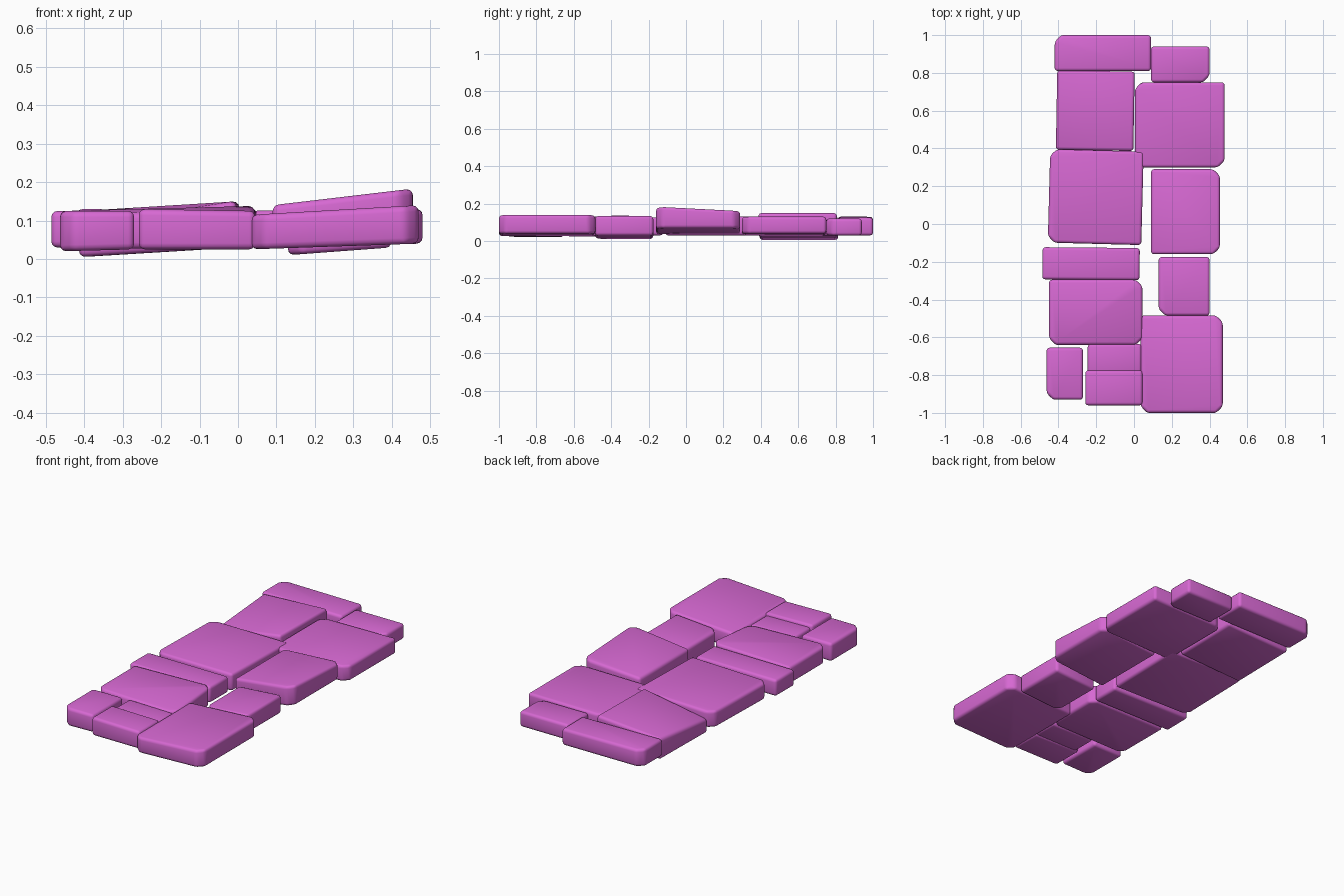
import bpy, bmesh, math
from mathutils import Vector, Matrix

cube = bpy.data.objects.get("Cube")
if cube:
    bpy.data.objects.remove(cube, do_unlink=True)

pink = bpy.data.materials.new("orchid pink stone")
pink.use_nodes = True
pink.diffuse_color = (0.68, 0.14, 0.65, 1)
shader = next(n for n in pink.node_tree.nodes if n.type == 'BSDF_PRINCIPLED')
shader.inputs["Base Color"].default_value = pink.diffuse_color

CORNERS = ("front_left", "front_right", "back_right", "back_left")


def stone(name, xs, ys, bottom, top, cuts=(), dip=None, depth=0.0, yaw=0):
    """Worn slab: bottom and top give heights at its low-x and high-x ends.
    cuts are chipped corners; dip is a top corner sunk by depth."""
    cx, cy = sum(xs) / 2, sum(ys) / 2
    ring = [Vector((xs[0], ys[0])), Vector((xs[1], ys[0])),
            Vector((xs[1], ys[1])), Vector((xs[0], ys[1]))]
    outline = []
    for i, corner in enumerate(CORNERS):
        p = ring[i]
        if corner in cuts:
            for other in (ring[i - 1], ring[(i + 1) % 4]):
                outline.append((p + (other - p).normalized() * 0.035, corner))
        else:
            outline.append((p, corner))

    bm = bmesh.new()
    low, high = [], []
    for p, corner in outline:
        t = (p.x - xs[0]) / (xs[1] - xs[0])
        z_low = bottom[0] + (bottom[1] - bottom[0]) * t
        z_high = top[0] + (top[1] - top[0]) * t
        if corner == dip:
            z_high -= depth
        low.append(bm.verts.new((p.x, p.y, z_low)))
        high.append(bm.verts.new((p.x, p.y, z_high)))
    n = len(outline)
    bm.faces.new(low[::-1])
    bm.faces.new(high)
    for i in range(n):
        j = (i + 1) % n
        bm.faces.new((low[i], low[j], high[j], high[i]))

    # Fold the top across the sunken corner
    if dip:
        ids = [i for i in range(n) if outline[i][1] == dip]
        pair = [high[ids[0] - 1], high[(ids[-1] + 1) % n]]
        bmesh.ops.connect_verts(bm, verts=pair)

    # Rounded rim
    bm.normal_update()
    rim = [e for e in bm.edges if e.calc_face_angle(0) > math.radians(30)]
    bmesh.ops.bevel(bm, geom=rim, offset=0.016, offset_type='OFFSET',
                    segments=3, profile=0.5, affect='EDGES', clamp_overlap=True)
    bmesh.ops.rotate(bm, verts=bm.verts, cent=(cx, cy, 0),
                     matrix=Matrix.Rotation(math.radians(yaw), 3, 'Z'))
    bmesh.ops.recalc_face_normals(bm, faces=bm.faces)
    mesh = bpy.data.meshes.new(name)
    bm.to_mesh(mesh)
    bm.free()
    mesh.materials.append(pink)
    obj = bpy.data.objects.new(name, mesh)
    bpy.context.collection.objects.link(obj)
    bpy.ops.object.select_all(action='DESELECT')
    obj.select_set(True)
    bpy.context.view_layer.objects.active = obj
    bpy.ops.object.shade_smooth_by_angle(angle=math.radians(35))


# Back row
stone("back_long_stone", (-.42, .09), (.81, 1), (.03, .03), (.13, .125),
      cuts=("back_left",))
stone("back_small_stone", (.09, .40), (.75, .94), (.03, .03), (.12, .12),
      cuts=("front_right",))
stone("folded_stone", (-.41, 0), (.39, .81), (.005, .03), (.125, .15),
      dip="front_left", depth=.04, yaw=-1)
stone("back_square_stone", (.005, .48), (.30, .75), (.03, .04), (.125, .13),
      cuts=("front_right", "back_left"))

# Middle row
stone("middle_square_stone", (-.45, .045), (-.105, .39), (.03, .03), (.125, .13),
      cuts=("back_left", "front_left"), yaw=-1.5)
stone("raised_stone", (.09, .455), (-.16, .29), (.035, .07), (.14, .183),
      cuts=("front_right", "back_right"), dip="back_right", depth=.02)
stone("middle_bar_stone", (-.485, .03), (-.295, -.125), (.03, .03), (.125, .125),
      yaw=-.5)
stone("sunken_stone", (.13, .40), (-.485, -.175), (.01, .03), (.115, .135),
      cuts=("front_left",))

# Front row
stone("front_wide_stone", (-.45, .045), (-.64, -.295), (.025, .03), (.125, .138),
      cuts=("front_left", "front_right", "back_right"),
      dip="front_right", depth=.025)
stone("front_square_stone", (.035, .47), (-1, -.485), (.025, .04), (.115, .14),
      cuts=("front_left", "front_right", "back_right"))
stone("front_corner_stone", (-.463, -.27), (-.93, -.655), (.02, .025), (.125, .125),
      cuts=("front_left",))
stone("front_bar_stone", (-.258, .045), (-.96, -.775), (.025, .025), (.13, .125))
stone("front_filler_stone", (-.245, .04), (-.79, -.635), (.03, .03), (.115, .11))
